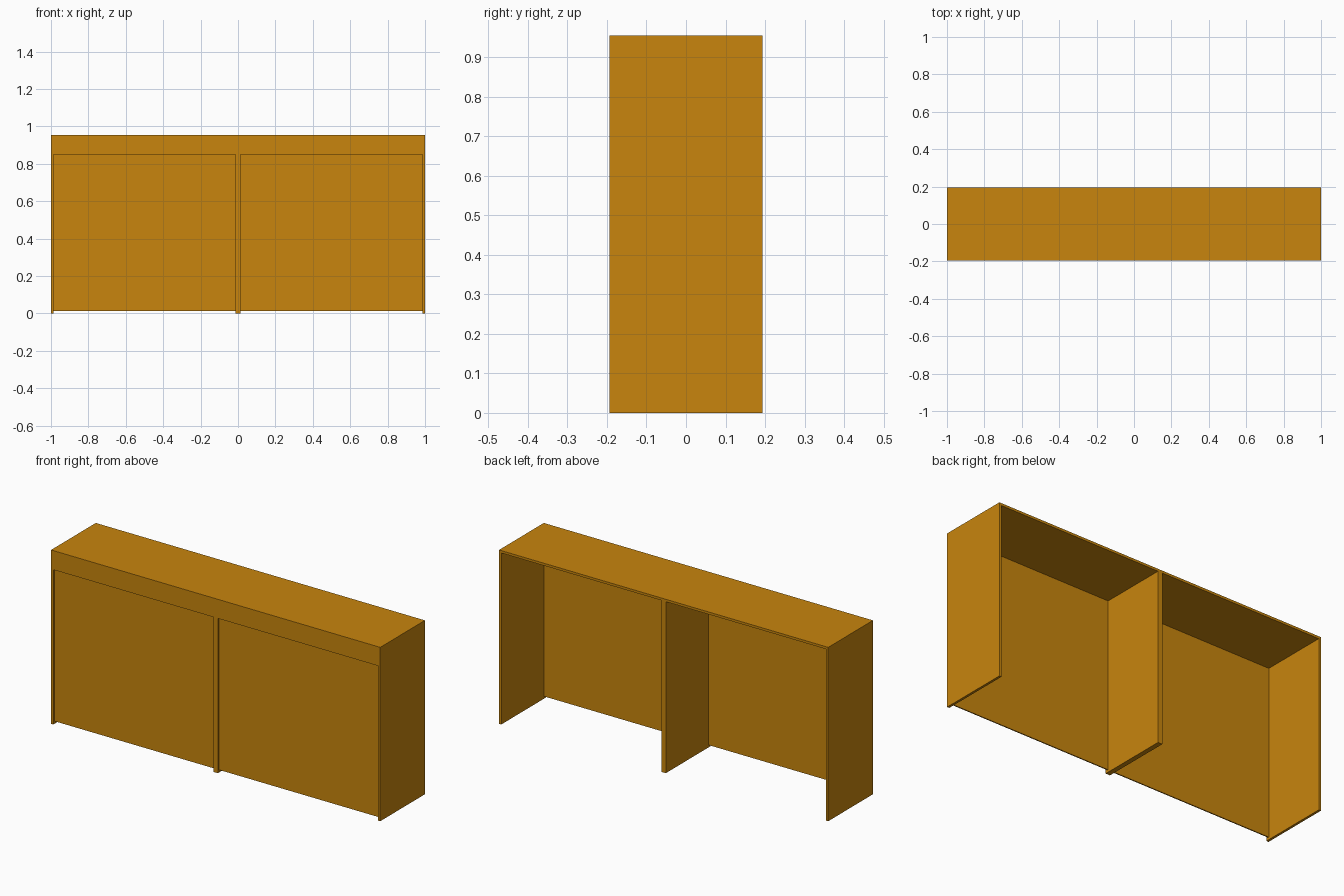
import bpy

cube = bpy.data.objects.get("Cube")
if cube:
    bpy.data.objects.remove(cube, do_unlink=True)

WIDTH, DEPTH, HEIGHT = 2.0, 0.388, 0.955
BOARD = 0.0133          # board thickness
FRONT, BACK = -DEPTH / 2, DEPTH / 2
INNER = FRONT + 0.018   # rear plane of the front panels
FASCIA_Z = 0.85         # lower edge of the fascia
UNDER_TOP = HEIGHT - BOARD

wood = bpy.data.materials.new("golden_wood")
wood.use_nodes = True
colour = (0.578, 0.235, 0.004, 1)
wood.diffuse_color = colour
wood.node_tree.nodes["Principled BSDF"].inputs["Base Color"].default_value = colour


def board(name, x, y, z):
    """Box spanning the given (low, high) ranges."""
    bpy.ops.mesh.primitive_cube_add(size=1)
    obj = bpy.context.object
    obj.name = name
    spans = (x, y, z)
    for v in obj.data.vertices:
        v.co = [hi if c > 0 else lo for c, (lo, hi) in zip(v.co, spans)]
    obj.data.materials.append(wood)
    return obj


edge = WIDTH / 2
inside = edge - BOARD

# Top and centre divider
board("top_board", (-edge, edge), (FRONT, BACK), (UNDER_TOP, HEIGHT))
board("centre_divider", (-BOARD, BOARD), (FRONT, BACK), (0, UNDER_TOP))

# Sides, fascia and recessed front panels, one of each per half
for side, s in (("left", 1), ("right", -1)):
    outer = sorted((s * inside, s * edge))
    bay = sorted((s * BOARD, s * inside))
    board(side + "_side", outer, (FRONT, BACK), (0, UNDER_TOP))
    board(side + "_fascia", bay, (FRONT, INNER), (FASCIA_Z, UNDER_TOP))
    board(side + "_front_panel", bay, (FRONT + 0.012, INNER), (BOARD, FASCIA_Z))
